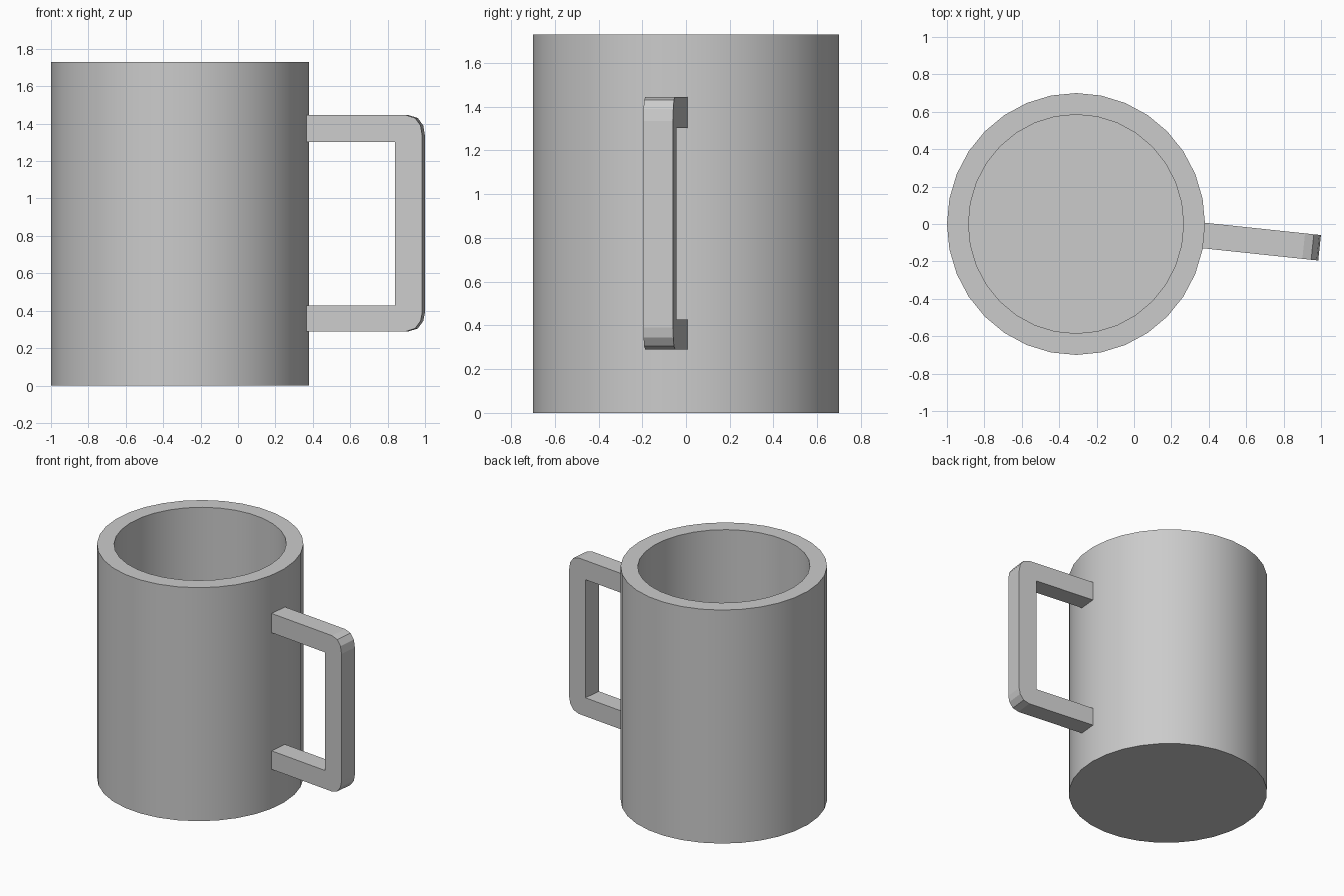
import bpy, bmesh
from math import sin, cos, pi

if "Cube" in bpy.data.objects:
    bpy.data.objects.remove(bpy.data.objects["Cube"])

SIDES = 32
CX = -0.31


def finish(bm, name, smooth):
    bmesh.ops.recalc_face_normals(bm, faces=bm.faces)
    mesh = bpy.data.meshes.new(name)
    bm.to_mesh(mesh)
    bm.free()
    obj = bpy.data.objects.new(name, mesh)
    bpy.context.collection.objects.link(obj)
    if smooth:
        bpy.context.view_layer.objects.active = obj
        obj.select_set(True)
        bpy.ops.object.shade_smooth_by_angle(angle=pi / 6)
        obj.select_set(False)
    return obj


# Cup body: outer wall, flat rim, inner wall and floor from four rings
bm = bmesh.new()
rings = []
for rx, ry, z in [(0.69, 0.70, 0), (0.69, 0.70, 1.73),
                  (0.575, 0.585, 1.73), (0.575, 0.585, 0.12)]:
    rings.append([bm.verts.new((CX + rx * cos(2 * pi * i / SIDES),
                                ry * sin(2 * pi * i / SIDES), z))
                  for i in range(SIDES)])
for a, b in zip(rings, rings[1:]):
    for i in range(SIDES):
        j = (i + 1) % SIDES
        bm.faces.new((a[i], a[j], b[j], b[i]))
bm.faces.new(rings[0])
bm.faces.new(rings[-1])
finish(bm, "cup_body", True)

# Handle: outer and inner C-shaped outlines (x, z), matched point by point
outer = [(0.35, 1.445), (0.90, 1.445), (0.947, 1.43), (0.976, 1.39), (0.985, 1.335),
         (0.985, 0.39), (0.976, 0.345), (0.947, 0.305), (0.90, 0.29), (0.35, 0.29)]
inner = [(0.35, 0.427), (0.84, 0.427), (0.84, 1.302), (0.35, 1.302)]
bm = bmesh.new()
# The handle leans a little toward the front, so y falls as x grows
front = [bm.verts.new((x, -0.13 - 0.106 * (x - 0.37), z)) for x, z in outer + inner]
face = bm.faces.new(front)
extruded = bmesh.ops.extrude_face_region(bm, geom=[face], use_keep_orig=True)
bmesh.ops.translate(bm, vec=(0.0145, 0.136, 0),
                    verts=[v for v in extruded["geom"] if isinstance(v, bmesh.types.BMVert)])
finish(bm, "handle", False)
